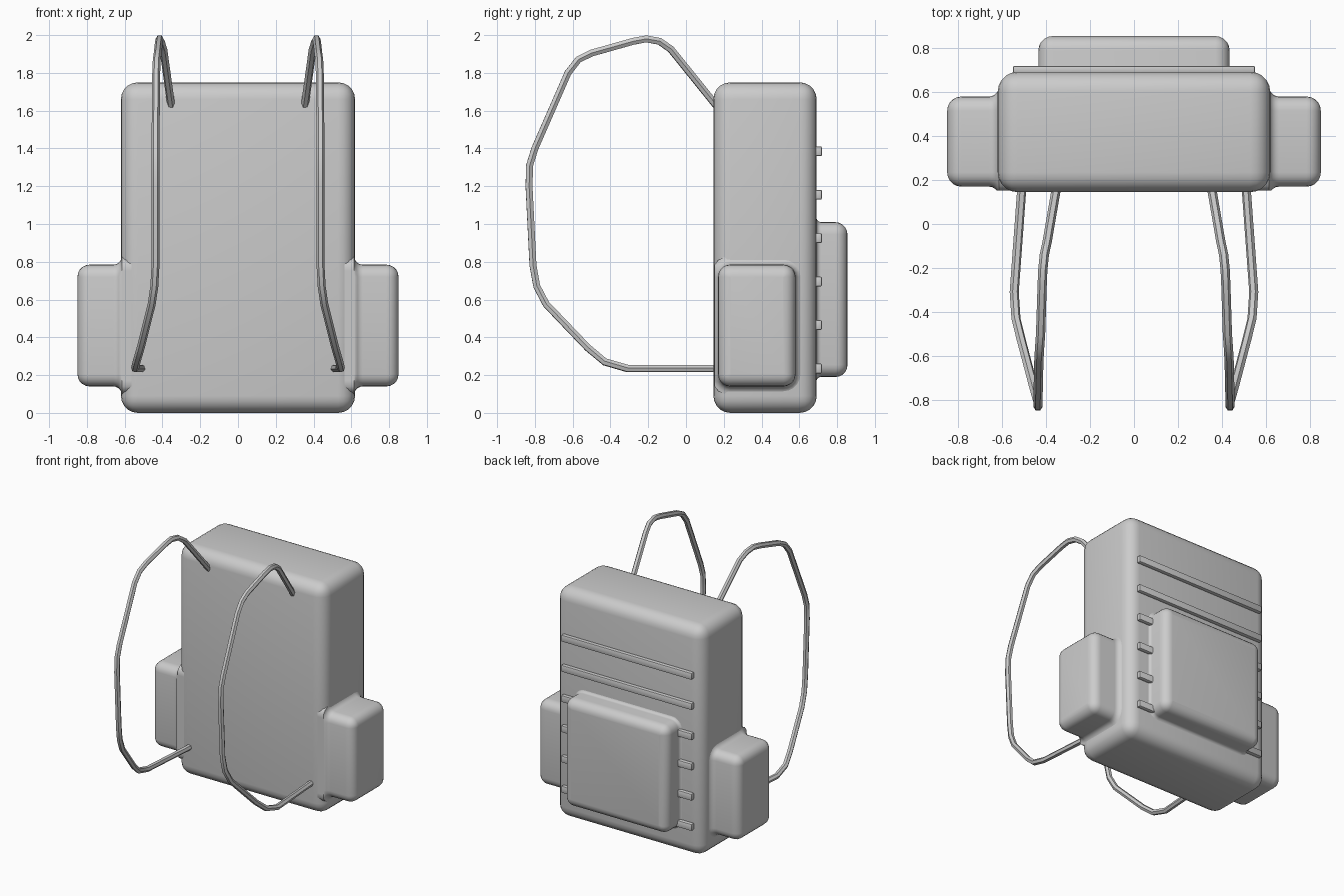
import bpy
import bmesh
import math
from mathutils import Vector

cube = bpy.data.objects.get("Cube")
if cube:
    bpy.data.objects.remove(cube, do_unlink=True)

grey = bpy.data.materials.new("light_grey")
grey.use_nodes = True
COLOUR = (0.6, 0.6, 0.6, 1)
grey.diffuse_color = COLOUR
grey.node_tree.nodes["Principled BSDF"].inputs["Base Color"].default_value = COLOUR


def finish(obj, angle):
    """Give the object its material and shading."""
    if not obj.data.materials:
        obj.data.materials.append(grey)
    bpy.ops.object.select_all(action='DESELECT')
    obj.select_set(True)
    bpy.context.view_layer.objects.active = obj
    bpy.ops.object.shade_smooth_by_angle(angle=math.radians(angle))
    return obj


def mesh_object(name, bm):
    bmesh.ops.recalc_face_normals(bm, faces=bm.faces)
    mesh = bpy.data.meshes.new(name)
    bm.to_mesh(mesh)
    bm.free()
    obj = bpy.data.objects.new(name, mesh)
    bpy.context.collection.objects.link(obj)
    return obj


def rounded_box(name, low, high, radius, segments):
    low, high = Vector(low), Vector(high)
    bm = bmesh.new()
    bmesh.ops.create_cube(bm, size=1)
    for v in bm.verts:
        v.co = (low + high) / 2 + v.co * (high - low)
    bmesh.ops.bevel(bm, geom=bm.edges[:], offset=radius, segments=segments,
                    profile=0.5, affect='EDGES')
    return finish(mesh_object(name, bm), 40)


def flared_pocket(name, u, v, base, top, radius, flare, place):
    """Loft rounded rectangles outward: flared foot, straight wall, rounded rim."""
    steps = 5
    quarter = [i / steps * math.pi / 2 for i in range(steps + 1)]
    profile = [(base - radius, flare)]
    profile += [(base + flare * (1 - math.cos(a)), flare * (1 - math.sin(a))) for a in quarter]
    profile += [(top - radius * (1 - math.sin(a)), -radius * (1 - math.cos(a))) for a in quarter]
    bm = bmesh.new()
    rings = []
    for depth, grow in profile:
        r = max(radius + grow, 0.004)
        ring = []
        for corner, (su, sv) in enumerate(((1, 1), (-1, 1), (-1, -1), (1, -1))):
            cu = (u[1] + grow - r) if su > 0 else (u[0] - grow + r)
            cv = (v[1] + grow - r) if sv > 0 else (v[0] - grow + r)
            for a in quarter:
                t = a + corner * math.pi / 2
                ring.append(bm.verts.new(place(cu + r * math.cos(t), cv + r * math.sin(t), depth)))
        rings.append(ring)
    for a, b in zip(rings, rings[1:]):
        for i in range(len(a)):
            j = (i + 1) % len(a)
            bm.faces.new((a[i], a[j], b[j], b[i]))
    bm.faces.new(rings[0])
    bm.faces.new(rings[-1])
    return finish(mesh_object(name, bm), 40)


# Main pack
rounded_box("pack_body", (-0.62, 0.145, 0), (0.62, 0.692, 1.75), 0.09, 5)

# Pockets
flared_pocket("back_pocket", (-0.435, 0.435), (0.19, 1.01), 0.69, 0.855, 0.065, 0.025,
              lambda u, v, d: (u, d, v))
for side, label in ((1, "left"), (-1, "right")):
    flared_pocket(label + "_side_pocket", (0.17, 0.58), (0.14, 0.785), 0.615, 0.85,
                  0.065, 0.045, lambda u, v, d: (side * d, max(u, 0.152), v))

# Horizontal webbing bars on the back
for i in range(6):
    z = 0.235 + 0.23 * i
    rounded_box(f"webbing_bar_{i + 1}", (-0.55, 0.685, z - 0.026), (0.55, 0.72, z + 0.026), 0.008, 2)

# Shoulder straps, top to bottom
STRAP = [(.352, .17, 1.615), (.395, -.08, 1.925), (.408, -.14, 1.967), (.415, -.21, 1.98),
         (.418, -.28, 1.967), (.425, -.5, 1.905), (.43, -.57, 1.87), (.433, -.625, 1.8),
         (.437, -.8, 1.4), (.437, -.828, 1.31), (.437, -.831, 1.2), (.437, -.81, .78),
         (.443, -.79, .67), (.457, -.74, .575), (.515, -.52, .345), (.537, -.43, .27),
         (.545, -.31, .235), (.51, .17, .235)]
for side, label in ((1, "left"), (-1, "right")):
    curve = bpy.data.curves.new(label + "_strap_path", 'CURVE')
    curve.dimensions = '3D'
    curve.bevel_depth = 0.021
    curve.bevel_resolution = 1
    curve.use_fill_caps = True
    spline = curve.splines.new('POLY')
    spline.points.add(len(STRAP) - 1)
    for point, (x, y, z) in zip(spline.points, STRAP):
        point.co = (side * x, y, z, 1)
    helper = bpy.data.objects.new(label + "_strap_path", curve)
    bpy.context.collection.objects.link(helper)
    mesh = bpy.data.meshes.new_from_object(helper.evaluated_get(bpy.context.evaluated_depsgraph_get()))
    bpy.data.objects.remove(helper)
    strap = bpy.data.objects.new(label + "_shoulder_strap", mesh)
    bpy.context.collection.objects.link(strap)
    finish(strap, 35)
